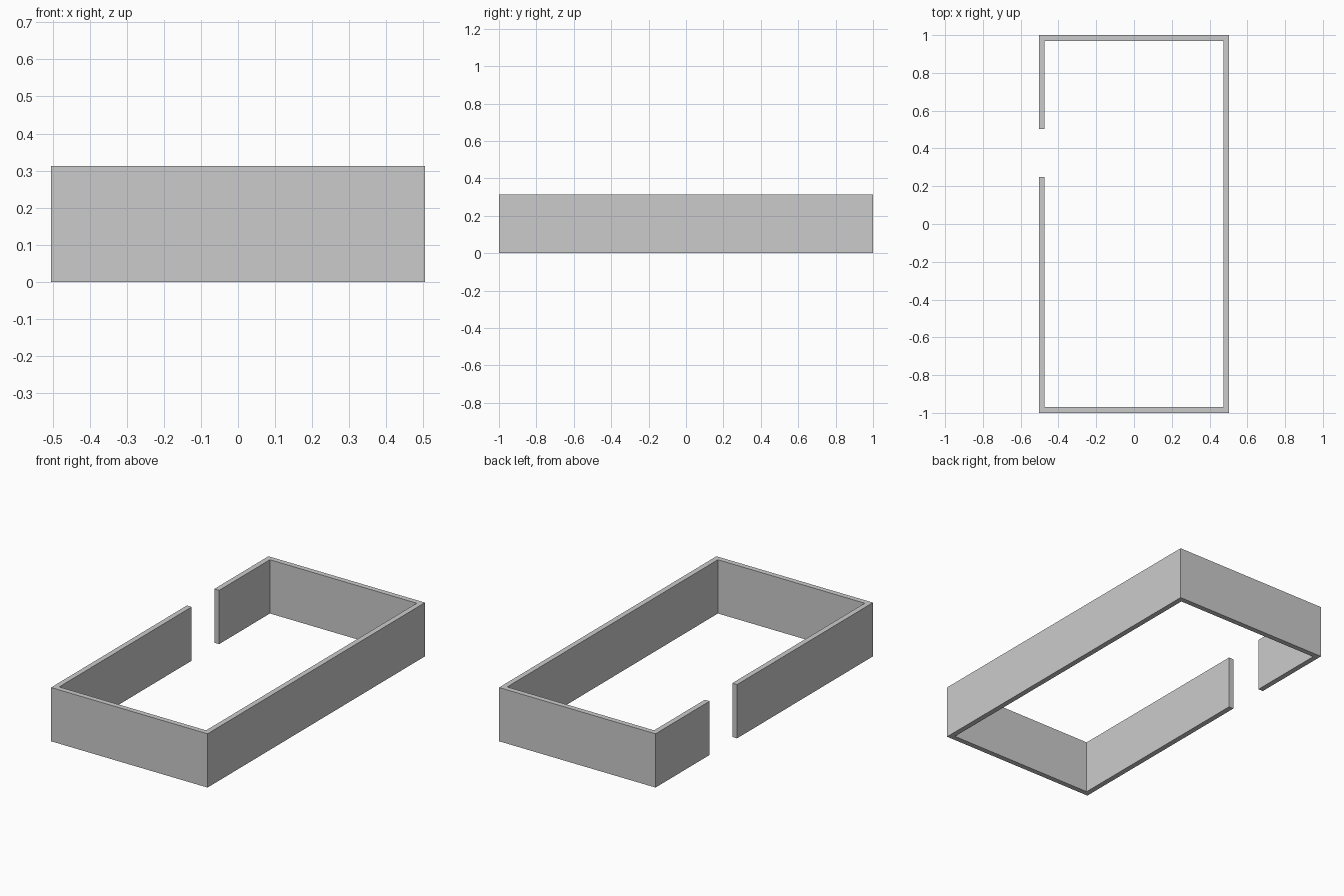
import bpy
import bmesh

if "Cube" in bpy.data.objects:
    bpy.data.objects.remove(bpy.data.objects["Cube"])

X, Y = 0.504, 1.0             # outer half sizes
T, H = 0.031, 0.313           # wall thickness and height
GAP_LOW, GAP_HIGH = 0.25, 0.502

# Plan of the open-ended wall, outer line then inner line back
outer = [(-X, GAP_LOW), (-X, -Y), (X, -Y), (X, Y), (-X, Y), (-X, GAP_HIGH)]
x, y = X - T, Y - T
inner = [(-x, GAP_LOW), (-x, -y), (x, -y), (x, y), (-x, y), (-x, GAP_HIGH)]

# Mitred floor strips, raised to full height
bm = bmesh.new()
a = [bm.verts.new((px, py, 0)) for px, py in outer]
b = [bm.verts.new((px, py, 0)) for px, py in inner]
for i in range(len(a) - 1):
    bm.faces.new((a[i], a[i + 1], b[i + 1], b[i]))
raised = bmesh.ops.extrude_face_region(bm, geom=bm.faces[:], use_keep_orig=True)
top = [g for g in raised["geom"] if isinstance(g, bmesh.types.BMVert)]
bmesh.ops.translate(bm, verts=top, vec=(0, 0, H))
bmesh.ops.recalc_face_normals(bm, faces=bm.faces[:])

# Perimeter wall with a doorway gap on the left side
mesh = bpy.data.meshes.new("perimeter_wall")
bm.to_mesh(mesh)
bm.free()
wall = bpy.data.objects.new("perimeter_wall", mesh)
bpy.context.collection.objects.link(wall)
